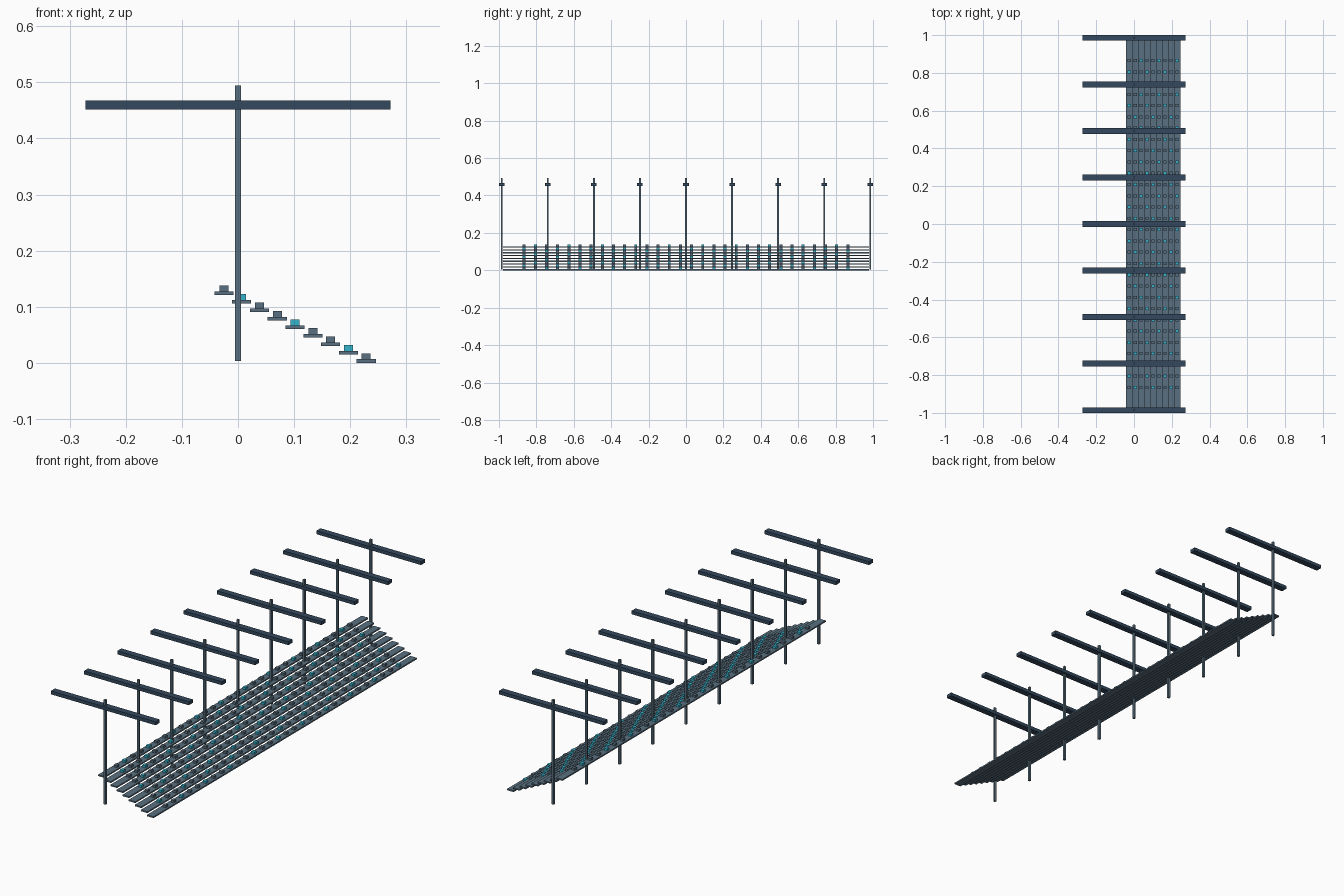
import bpy

cube = bpy.data.objects.get("Cube")
if cube:
    bpy.data.objects.remove(cube, do_unlink=True)


def material(name, hex_code):
    """Flat material from an sRGB hex colour, stored as linear values."""
    srgb = [int(hex_code[k:k + 2], 16) / 255 for k in (0, 2, 4)]
    rgba = [c / 12.92 if c <= 0.04045 else ((c + 0.055) / 1.055) ** 2.4 for c in srgb] + [1]
    mat = bpy.data.materials.new(name)
    mat.use_nodes = True
    mat.diffuse_color = rgba
    mat.node_tree.nodes["Principled BSDF"].inputs["Base Color"].default_value = rgba
    return mat


grey = material("slate grey", "5A7080")
navy = material("dark navy", "34495E")
cyan = material("cyan", "35B4CC")

# One shared unit cube mesh per colour
meshes = {}
for mat in (grey, navy, cyan):
    bpy.ops.mesh.primitive_cube_add(size=1)
    source = bpy.context.object
    source.data.materials.append(mat)
    meshes[mat.name] = source.data
    bpy.data.objects.remove(source, do_unlink=True)


def box(name, mat, centre, size):
    obj = bpy.data.objects.new(name, meshes[mat.name])
    obj.location = centre
    obj.scale = size
    bpy.context.collection.objects.link(obj)
    return obj


# Stepped seating tiers, rising towards -x, with a line of seats on each
ROWS, SEATS = 9, 30
TREAD, RISE, SEAT_GAP = 0.0317, 0.0151, 0.0597
SLAB_H, SEAT_H, SEAT_W = 0.0065, 0.0105, 0.016
for row in range(ROWS):
    x = 0.2285 - row * TREAD
    z = row * RISE
    box(f"tier_{row + 1}", grey, (x, 0, z + SLAB_H / 2), (0.034, 1.955, SLAB_H))
    for seat in range(SEATS):
        y = (seat - (SEATS - 1) / 2) * SEAT_GAP
        # Every third seat is coloured, shifting diagonally along the tiers
        mat = cyan if (row - seat) % 3 == 1 else grey
        box(f"seat_{row + 1}_{seat + 1}", mat,
            (x, y, z + SLAB_H + SEAT_H / 2), (SEAT_W, SEAT_W, SEAT_H))

# Roof frame: posts carrying crossbeams
FRAMES, SPACING = 9, 0.2463
for i in range(FRAMES):
    y = (i - (FRAMES - 1) / 2) * SPACING
    box(f"post_{i + 1}", grey, (0, y, 0.249), (0.01, 0.01, 0.491))
    box(f"roof_beam_{i + 1}", navy, (0, y, 0.46), (0.544, 0.03, 0.016))
